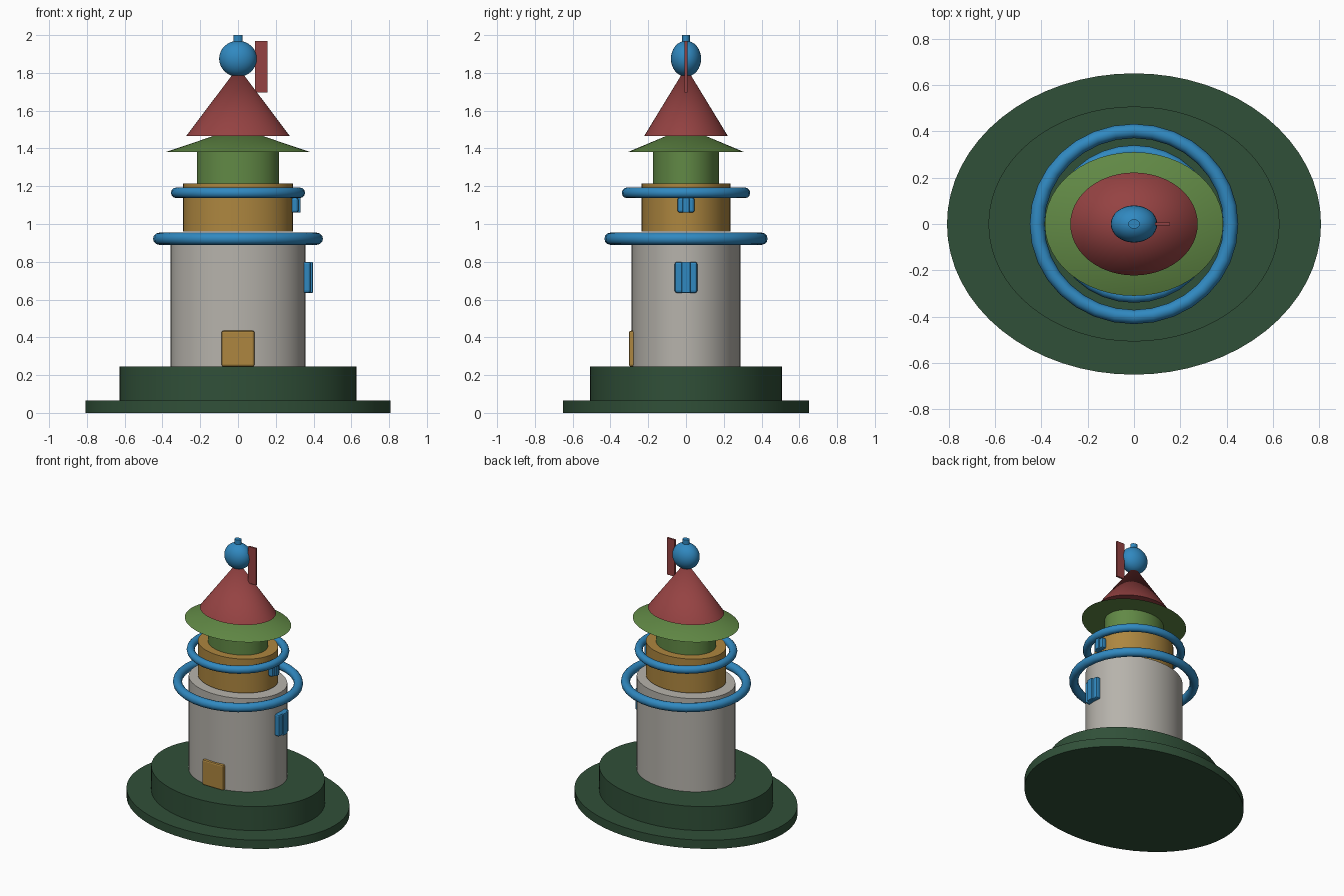
import bpy
import math

if "Cube" in bpy.data.objects:
    bpy.data.objects.remove(bpy.data.objects["Cube"], do_unlink=True)


def material(name, r, g, b):
    m = bpy.data.materials.new(name)
    m.use_nodes = True
    m.diffuse_color = (r, g, b, 1)
    m.node_tree.nodes["Principled BSDF"].inputs["Base Color"].default_value = (r, g, b, 1)
    return m


dark_green = material("dark green", 0.03, 0.08, 0.04)
stone = material("pale stone", 0.47, 0.45, 0.41)
gold = material("ochre", 0.42, 0.24, 0.05)
leaf = material("leaf green", 0.12, 0.25, 0.06)
red = material("brick red", 0.30, 0.055, 0.055)
blue = material("blue", 0.03, 0.25, 0.53)


def finish(name, mat, scale=(1, 1, 1), smooth=True):
    ob = bpy.context.object
    ob.name = name
    ob.scale = scale
    bpy.ops.object.transform_apply(location=False, rotation=False, scale=True)
    ob.data.materials.append(mat)
    if smooth:
        bpy.ops.object.shade_smooth_by_angle(angle=math.radians(35))
    return ob


def drum(name, mat, rx, ry, z0, z1, tip=1.0, sides=48):
    """Oval drum, or a cone when tip is zero."""
    bpy.ops.mesh.primitive_cone_add(vertices=sides, radius1=1, radius2=tip,
                                    depth=z1 - z0, location=(0, 0, (z0 + z1) / 2))
    return finish(name, mat, (rx, ry, 1))


def ring(name, rx, ry, tube, z):
    bpy.ops.mesh.primitive_torus_add(major_segments=32, minor_segments=12,
                                     major_radius=rx - tube, minor_radius=tube,
                                     location=(0, 0, z))
    return finish(name, blue, (1, ry / rx, 1))


def box(name, mat, low, high, bevel=0.0):
    bpy.ops.mesh.primitive_cube_add(size=1, location=[(a + b) / 2 for a, b in zip(low, high)])
    ob = finish(name, mat, [b - a for a, b in zip(low, high)], smooth=False)
    if bevel:
        mod = ob.modifiers.new("soft edges", "BEVEL")
        mod.width = bevel
        mod.segments = 2
    return ob


def window(name, x0, x1, half, z0, z1):
    """Shutter panel with a raised central rib."""
    box(name, blue, (x0, -half, z0), (x1 - 0.012, half, z1), 0.012)
    box(name + "_rib", blue, (x0, -half * 0.4, z0), (x1, half * 0.4, z1), 0.006)


# Stepped base
drum("base_plinth", dark_green, 0.807, 0.65, 0, 0.065, sides=64)
drum("base_step", dark_green, 0.628, 0.507, 0.065, 0.245, sides=64)

# Stacked tower
drum("tower", stone, 0.357, 0.288, 0.245, 0.945)
drum("middle_storey", gold, 0.29, 0.235, 0.96, 1.215)
drum("lantern_room", leaf, 0.217, 0.175, 1.215, 1.39)

# Roofs
drum("eave", leaf, 0.385, 0.31, 1.38, 1.51, tip=0)
drum("roof", red, 0.275, 0.222, 1.465, 1.83, tip=0)

# Railings
ring("lower_railing", 0.45, 0.432, 0.032, 0.922)
ring("upper_railing", 0.355, 0.34, 0.028, 1.165)

# Finial and flag
bpy.ops.mesh.primitive_uv_sphere_add(segments=32, ring_count=16, radius=1, location=(0, 0, 1.875))
finish("finial_ball", blue, (0.1, 0.08, 0.095))
drum("finial_pin", blue, 0.025, 0.02, 1.94, 2.0, sides=16)
box("flag", red, (0.09, -0.007, 1.695), (0.155, 0.007, 1.97))

# Door and windows
box("door", gold, (-0.087, -0.302, 0.245), (0.087, -0.27, 0.435), 0.01)
window("lower_window", 0.342, 0.397, 0.06, 0.635, 0.8)
window("upper_window", 0.28, 0.332, 0.045, 1.06, 1.14)
